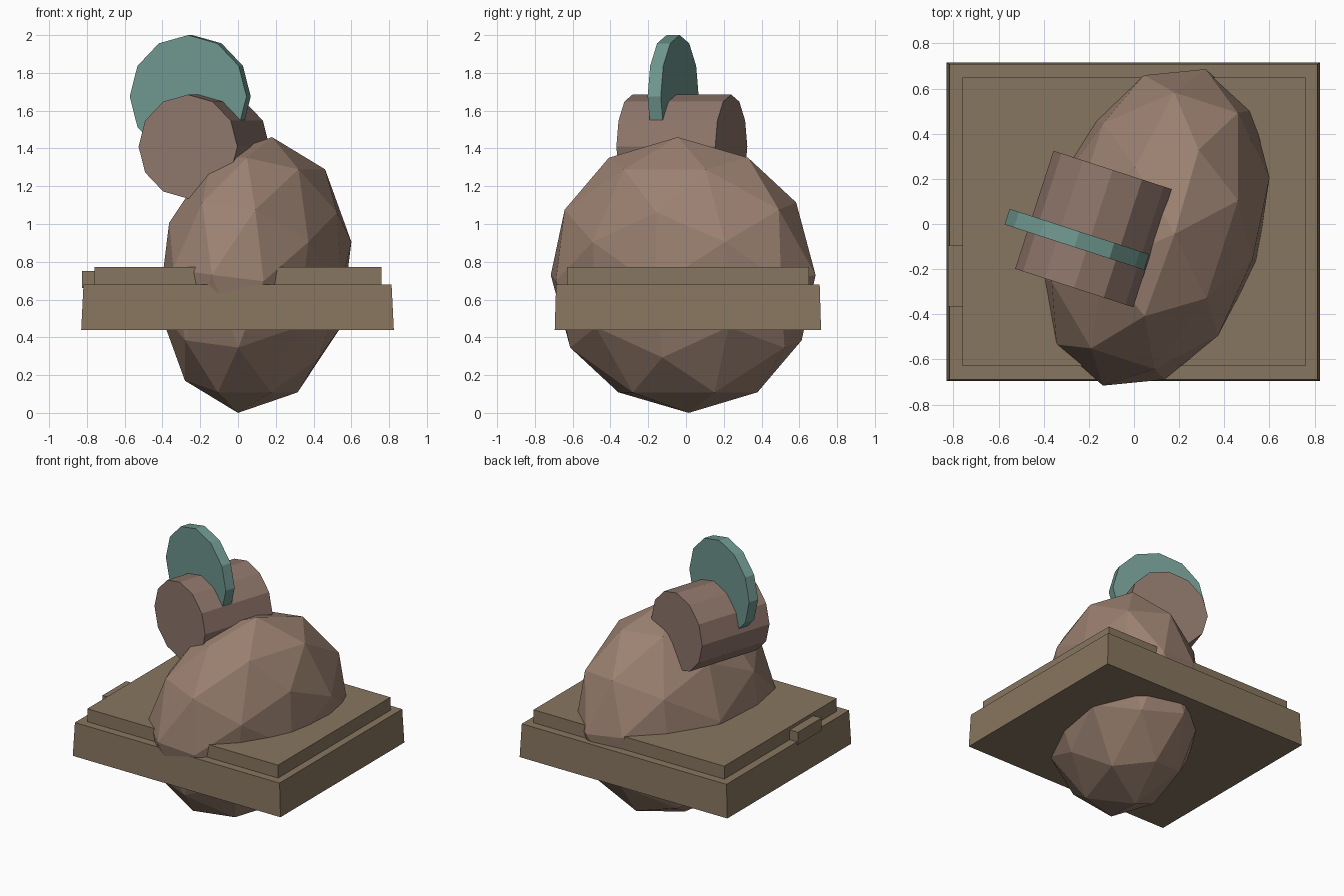
import bpy, bmesh
from math import radians
from mathutils import Matrix, Vector

if "Cube" in bpy.data.objects:
    bpy.data.objects.remove(bpy.data.objects["Cube"])


def rot(deg, axis):
    return Matrix.Rotation(radians(deg), 4, axis)


def material(name, rgb):
    m = bpy.data.materials.new(name)
    m.diffuse_color = (*rgb, 1)
    m.use_nodes = True
    m.node_tree.nodes["Principled BSDF"].inputs["Base Color"].default_value = m.diffuse_color
    return m


def finish(bm, name, mat):
    mesh = bpy.data.meshes.new(name)
    bmesh.ops.recalc_face_normals(bm, faces=bm.faces)
    bm.to_mesh(mesh)
    bm.free()
    mesh.materials.append(mat)
    ob = bpy.data.objects.new(name, mesh)
    bpy.context.collection.objects.link(ob)
    return ob


def box(name, lo, hi, mat, inset=0.0):
    """Box between two corners, with its top face drawn in by inset."""
    bm = bmesh.new()
    lo, hi = Vector(lo), Vector(hi)
    bmesh.ops.create_cube(bm, size=1, matrix=Matrix.Translation((lo + hi) / 2)
                          @ Matrix.Diagonal((*(hi - lo), 1)))
    for v in bm.verts:
        if v.co.z > (lo.z + hi.z) / 2:
            v.co.x -= inset if v.co.x > 0 else -inset
            v.co.y -= inset * 0.6 if v.co.y > 0 else -inset * 0.6
    return finish(bm, name, mat)


def drum(name, centre, radius, length, mat):
    """Twelve-sided cylinder lying on its side, turned with the boulder."""
    bm = bmesh.new()
    bmesh.ops.create_cone(bm, cap_ends=True, segments=12, radius1=radius, radius2=radius,
                          depth=length, matrix=Matrix.Translation(centre)
                          @ rot(TURN, 'Z') @ rot(90, 'X'))
    return finish(bm, name, mat)


TURN = -18
stone = material("stone", (0.33, 0.22, 0.165))
wood = material("wood", (0.245, 0.18, 0.115))
clay = material("clay", (0.27, 0.18, 0.145))
teal = material("teal", (0.16, 0.31, 0.275))

# Tray: tapered plinth, raised slab and small tab on the left
box("plinth", (-0.83, -0.695, 0.44), (0.825, 0.715, 0.68), wood, 0.012)
box("slab", (-0.76, -0.63, 0.66), (0.76, 0.65, 0.773), wood)
box("side_tab", (-0.825, -0.365, 0.66), (-0.75, -0.095, 0.75), wood)

# Faceted boulder passing through the tray
bm = bmesh.new()
bmesh.ops.create_icosphere(bm, subdivisions=2, radius=1)
bm.transform(Matrix.Translation((0.09, -0.015, 0.73)) @ rot(TURN, 'Z') @ rot(7.4, 'Y')
             @ Matrix.Diagonal((0.483, 0.737, 0.736, 1)) @ rot(90, 'Z') @ rot(-31.7175, 'Y'))
finish(bm, "boulder", stone)

# Drum resting on the boulder, with a thin disc set into it
drum("drum", (-0.18, -0.022, 1.41), 0.275, 0.55, clay)
drum("disc", (-0.253, -0.068, 1.675), 0.325, 0.073, teal)
